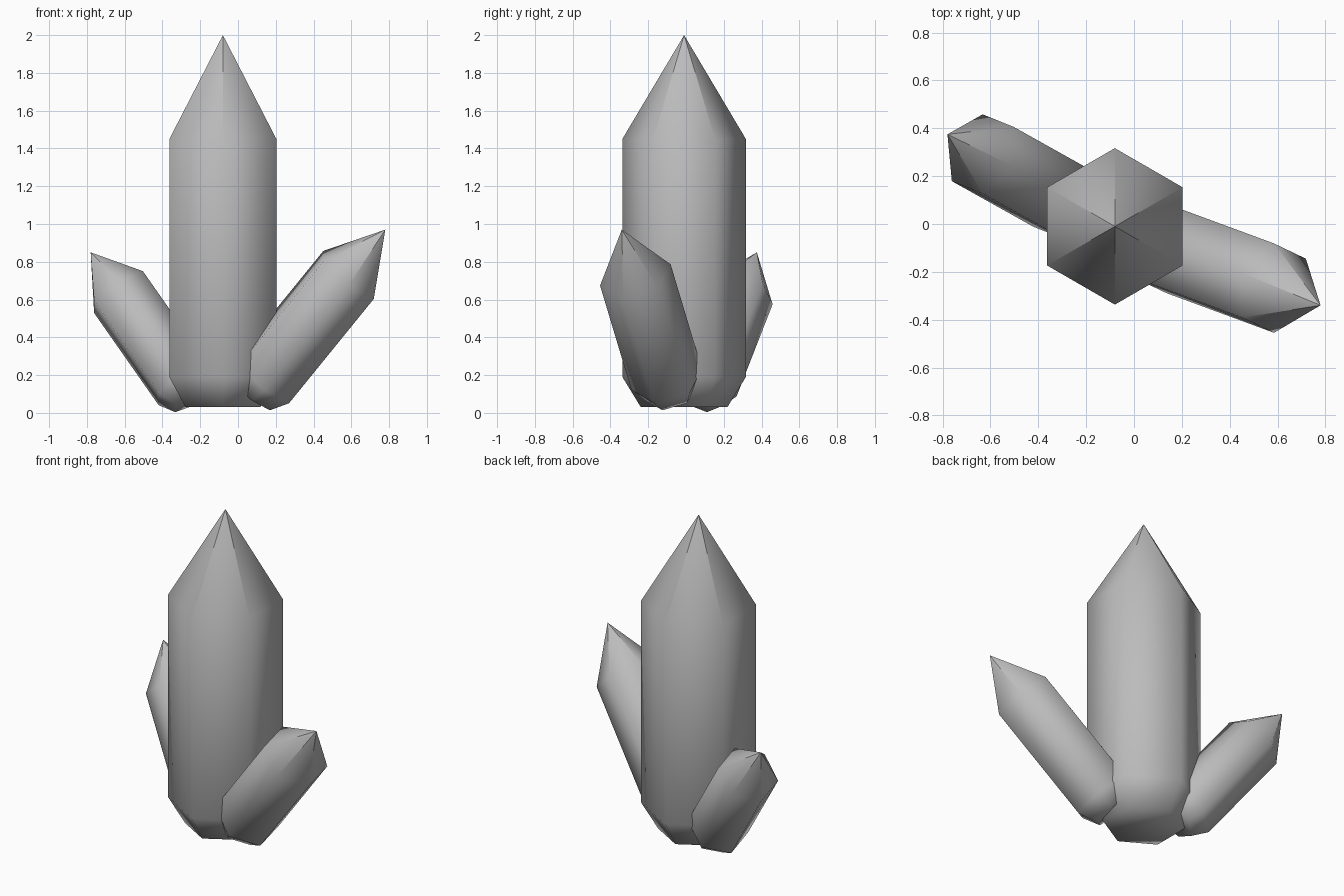
import bpy, bmesh, math
from mathutils import Vector

cube = bpy.data.objects.get("Cube")
if cube:
    bpy.data.objects.remove(cube, do_unlink=True)

# Single grey mineral colour
GREY = (0.5, 0.5, 0.5, 1.0)
grey = bpy.data.materials.new("crystal grey")
grey.use_nodes = True
grey.diffuse_color = GREY
grey.node_tree.nodes["Principled BSDF"].inputs["Base Color"].default_value = GREY

SIDES = 6


def crystal(name, tip, axis, radius, point, body, foot):
    """Six-sided crystal measured down its axis from the tip."""
    tip, axis = Vector(tip), Vector(axis).normalized()
    v = axis.cross(Vector((1, 0, 0))).normalized()
    w = axis.cross(v)
    bm = bmesh.new()

    def ring(depth, r):
        angles = [2 * math.pi * i / SIDES for i in range(SIDES)]
        return [bm.verts.new(tip - axis * depth + (v * math.cos(a) + w * math.sin(a)) * r)
                for a in angles]

    shoulder = ring(point, radius)
    ankle = ring(point + body, radius)
    base = ring(point + body + foot, radius * 0.7)

    for i in range(SIDES):
        j = (i + 1) % SIDES
        # Each point facet owns its apex so the tip stays crisp
        bm.faces.new((shoulder[i], shoulder[j], bm.verts.new(tip)))
        bm.faces.new((ankle[i], ankle[j], shoulder[j], shoulder[i]))
        bm.faces.new((base[i], base[j], ankle[j], ankle[i]))
    bm.faces.new(base[::-1])
    for f in bm.faces:
        f.smooth = True

    mesh = bpy.data.meshes.new(name)
    bm.to_mesh(mesh)
    bm.free()
    mesh.materials.append(grey)
    obj = bpy.data.objects.new(name, mesh)
    bpy.context.collection.objects.link(obj)
    return obj


# Tall upright crystal with two smaller ones leaning out of its foot
crystal("main_crystal", (-0.08, -0.01, 2.0), (0, 0, 1), 0.327, 0.55, 1.26, 0.16)
crystal("left_crystal", (0.78, -0.34, 0.97), (0.615, -0.227, 0.757), 0.195, 0.317, 0.73, 0.1)
crystal("right_crystal", (-0.78, 0.375, 0.85), (-0.546, 0.305, 0.78), 0.178, 0.27, 0.625, 0.09)
